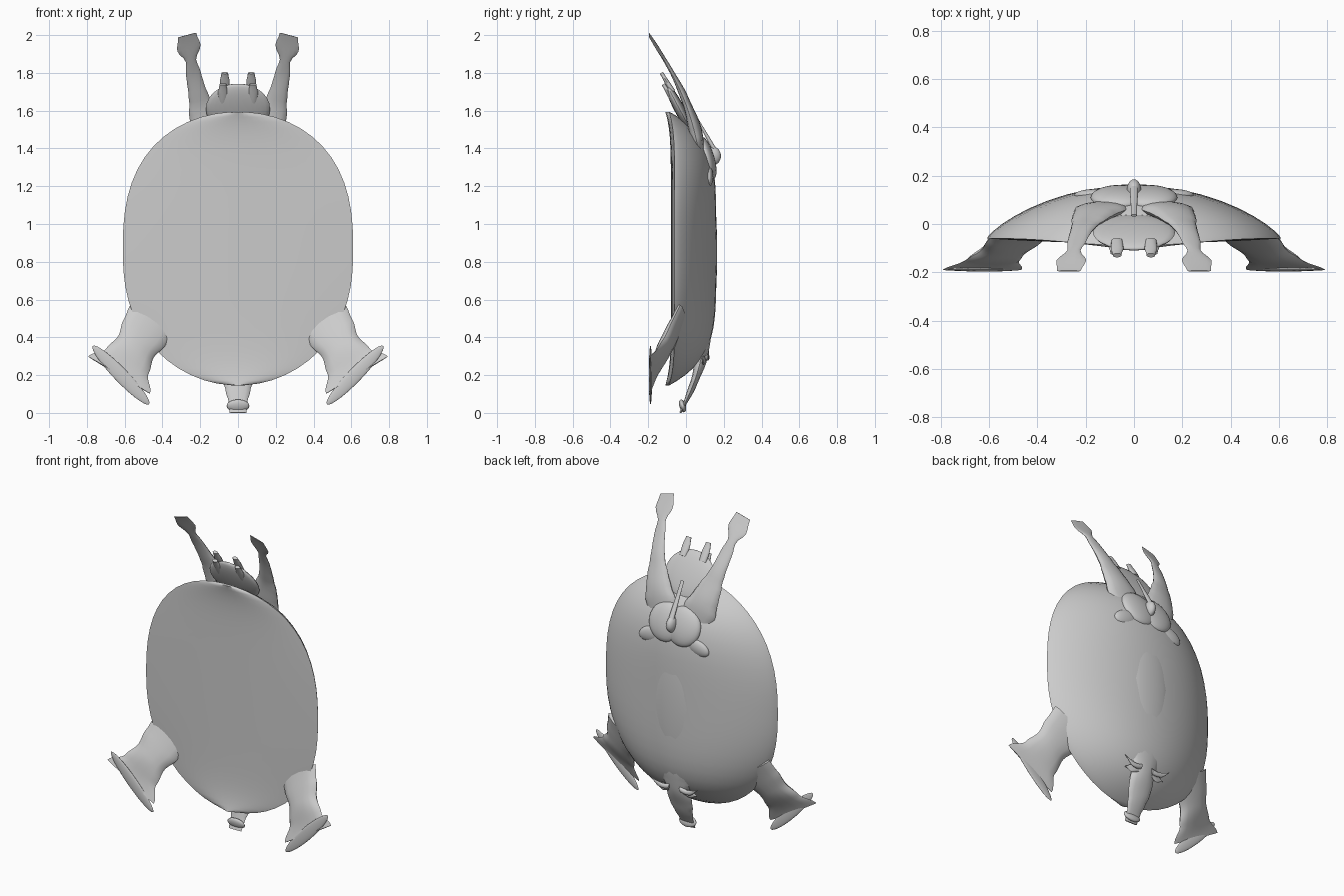
import bpy, bmesh, math
from mathutils import Matrix, Vector

cube = bpy.data.objects.get("Cube")
if cube:
    bpy.data.objects.remove(cube, do_unlink=True)

COLOUR = (.6, .6, .6, 1)
grey = bpy.data.materials.new("plain grey")
grey.use_nodes = True
grey.diffuse_color = COLOUR
grey.node_tree.nodes["Principled BSDF"].inputs["Base Color"].default_value = COLOUR


def finish(bm, name, mirror):
    """Turn the working mesh into a smooth shaded, optionally mirrored part."""
    bmesh.ops.recalc_face_normals(bm, faces=bm.faces)
    mesh = bpy.data.meshes.new(name)
    bm.to_mesh(mesh)
    bm.free()
    mesh.materials.append(grey)
    part = bpy.data.objects.new(name, mesh)
    bpy.context.collection.objects.link(part)
    bpy.ops.object.select_all(action='DESELECT')
    part.select_set(True)
    bpy.context.view_layer.objects.active = part
    bpy.ops.object.shade_smooth_by_angle(angle=math.radians(50))
    if mirror:
        part.modifiers.new("Mirror", 'MIRROR')


def loft(name, rings, mirror=False):
    """Bridge matching rings of points and cap both ends."""
    bm = bmesh.new()
    loops = [[bm.verts.new(point) for point in ring] for ring in rings]
    for lower, upper in zip(loops, loops[1:]):
        for i in range(len(lower)):
            bm.faces.new((lower[i - 1], lower[i], upper[i], upper[i - 1]))
    bm.faces.new(loops[0])
    bm.faces.new(loops[-1])
    finish(bm, name, mirror)


def blend(values, t):
    """Ease smoothly through evenly spaced values, for t from zero to one."""
    place = t * (len(values) - 1)
    index = min(int(place), len(values) - 2)
    ease = (1 - math.cos(math.pi * (place - index))) / 2
    return values[index] * (1 - ease) + values[index + 1] * ease


def limb(name, start, end, widths, thicknesses, bow=(0, 0, 0), mirror=False):
    """Flattened tube along a gently bowed line."""
    start, end, bow = Vector(start), Vector(end), Vector(bow)
    axis = (end - start).normalized()
    side = axis.cross(Vector((0, 1, 0))).normalized()
    flat = side.cross(axis)
    steps, sides = 30, 14
    rings = []
    for step in range(steps + 1):
        t = step / steps
        middle = start.lerp(end, t) + bow * math.sin(math.pi * t)
        wide = side * blend(widths, t)
        thick = flat * blend(thicknesses, t)
        angles = [math.tau * k / sides for k in range(sides)]
        rings.append([middle + wide * math.cos(a) + thick * math.sin(a) for a in angles])
    loft(name, rings, mirror)


def blob(name, centre, size, axis='X', degrees=0, mirror=False):
    """Stretched ball, turned about one axis."""
    bm = bmesh.new()
    turn = Matrix.Rotation(math.radians(degrees), 4, axis)
    place = Matrix.Translation(centre) @ turn @ Matrix.Diagonal((*size, 1))
    bmesh.ops.create_uvsphere(bm, u_segments=24, v_segments=14, radius=1, matrix=place)
    finish(bm, name, mirror)


def body_ring(t, steps=20):
    """Section of the body: a domed back over a nearly flat front."""
    reach = abs(t)
    z = .87 + .725 * t
    half_width = .61 * math.sqrt(1 - reach ** (2.5 + .2 * t))
    depth = .22 * (1 - reach ** 5)
    rim = -.06 - .03 * reach ** 8
    across = [math.cos(math.pi * k / steps) for k in range(steps + 1)]
    arch = [max(0, 1 - u * u) for u in across]
    dome = [(half_width * u, rim + depth * a ** .8, z) for u, a in zip(across, arch)]
    front = [(half_width * u, rim - .02 * a, z) for u, a in zip(across, arch)]
    return dome + front[-2:0:-1]


# Flattened body, with stations packed closer near both ends
stations = 28
loft("body", [body_ring(-math.cos(math.pi * (k + .5) / stations)) for k in range(stations)])

# Spine ridge, hips and rump
blob("spine_ridge", (0, .12, .85), (.17, .045, .42))
blob("hip_bump", (.16, .12, 1.25), (.09, .025, .05), 'Y', 17, mirror=True)
blob("rump", (.06, .11, 1.35), (.12, .04, .12), 'X', 17, mirror=True)
blob("tail_base", (0, .14, 1.36), (.03, .045, .05))

# Hind legs ending in short flared hooves
limb("hind_leg", (.09, .085, 1.32), (.27, -.195, 2),
     widths=(.07, .1, .11, .09, .075, .055, .045, .04, .028, .064, .05),
     thicknesses=(.02, .035, .02, .01, .002), bow=(.025, .05, 0), mirror=True)

# Front legs standing on long flat hooves
limb("front_leg", (.45, -.03, .5), (.63, -.19, .2),
     widths=(.14, .13, .11, .13, .19), thicknesses=(.03, .035, .006), mirror=True)
blob("front_hoof", (.62, -.188, .2), (.215, .009, .037), 'Y', -46, mirror=True)

# Udder and teats
blob("udder", (0, -.035, 1.61), (.17, .028, .15), 'X', 28)
for label, x, y, z in (("upper", .07, -.13, 1.8), ("lower", .08, -.12, 1.74)):
    limb(label + "_teat", (x, y + .06, z - .1), (x, y, z),
         widths=(.024, .026, .018), thicknesses=(.015, .01), mirror=True)

# Tail lying over the rump
limb("tail", (0, .17, 1.36), (0, .035, 1.6), widths=(.018, .012), thicknesses=(.012, .005))

# Neck, head and muzzle
limb("head", (0, .1, .46), (0, -.03, 0),
     widths=(.14, .12, .1, .08, .085, .08, .065, .05, .045),
     thicknesses=(.04, .035, .02, .006), bow=(0, .03, 0))
blob("muzzle", (0, -.018, .037), (.06, .017, .035), 'X', 17)

# Horns and ears
limb("horn", (.04, .11, .3), (.165, .12, .33),
     widths=(.018, .015, .003), thicknesses=(.014, .003), bow=(0, 0, -.02), mirror=True)
limb("ear", (.05, .095, .28), (.14, .09, .275),
     widths=(.014, .025, .004), thicknesses=(.012, .004), mirror=True)
